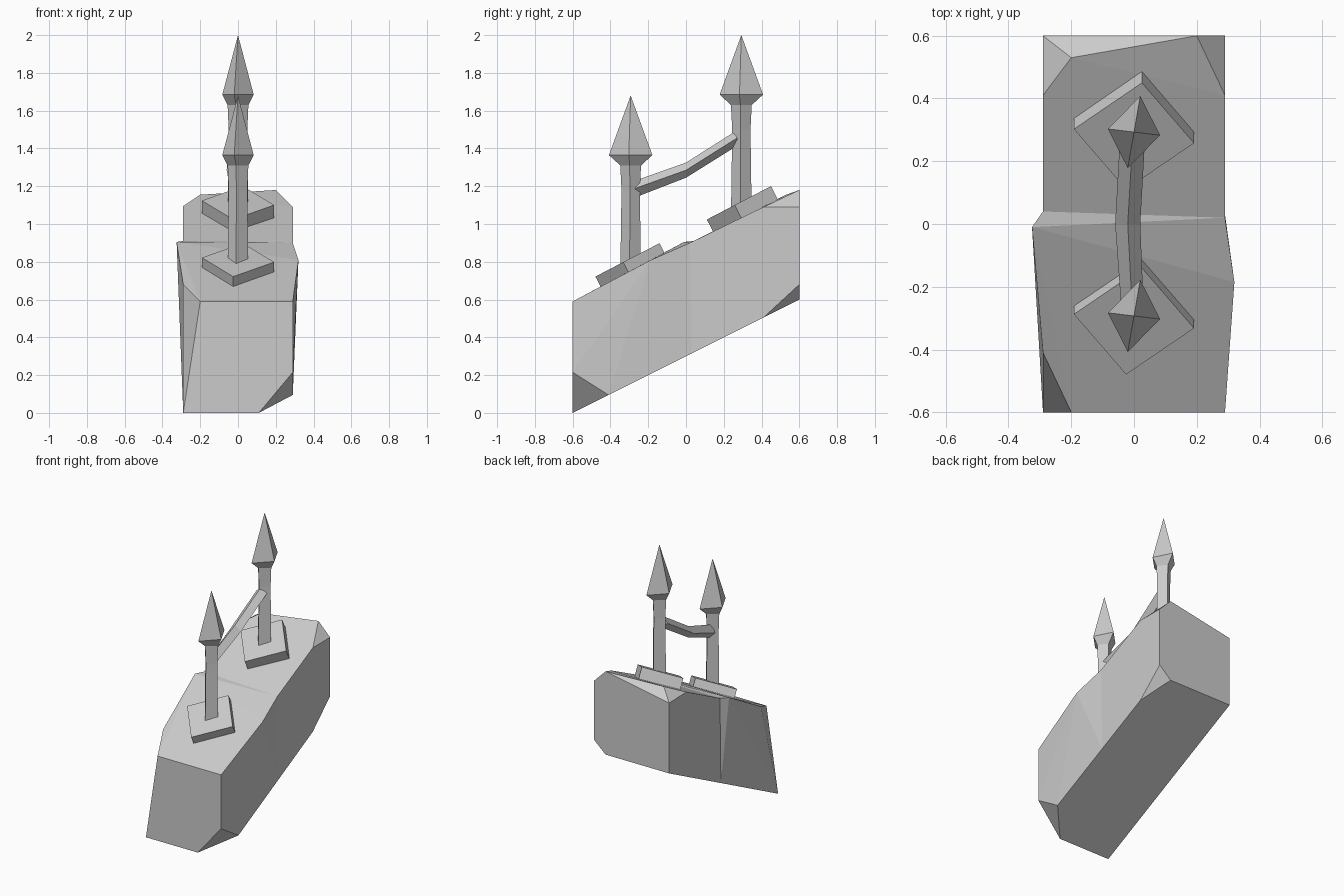
import bpy, bmesh, math
from mathutils import Vector, Matrix

if "Cube" in bpy.data.objects:
    bpy.data.objects.remove(bpy.data.objects["Cube"])

stone = bpy.data.materials.new("stone_grey")
stone.use_nodes = True
grey = (0.6, 0.6, 0.6, 1)
stone.diffuse_color = grey
stone.node_tree.nodes["Principled BSDF"].inputs["Base Color"].default_value = grey


def finish(name, bm):
    bmesh.ops.recalc_face_normals(bm, faces=bm.faces[:])
    mesh = bpy.data.meshes.new(name)
    bm.to_mesh(mesh)
    bm.free()
    mesh.materials.append(stone)
    obj = bpy.data.objects.new(name, mesh)
    bpy.context.collection.objects.link(obj)
    return obj


def loft(name, rings):
    """Skin four-sided diamond rings given as (centre, u, v)."""
    bm = bmesh.new()
    loops = []
    for c, u, v in rings:
        c, u, v = Vector(c), Vector(u), Vector(v)
        loops.append([bm.verts.new(c + d) for d in (u, v, -u, -v)])
    for a, b in zip(loops, loops[1:]):
        for i in range(4):
            j = (i + 1) % 4
            bm.faces.new((a[i], a[j], b[j], b[i]))
    bm.faces.new(loops[0][::-1])
    bm.faces.new(loops[-1])
    bmesh.ops.remove_doubles(bm, verts=bm.verts[:], dist=0.0005)
    return finish(name, bm)


# Sloping chipped rock: two convex halves sharing one seam
seam = [(-.29, .04, .91), (.29, .02, .90), (.29, .03, .315), (-.29, .03, .315)]
lower_half = [(-.29, -.6, 0), (.11, -.6, 0), (.29, -.6, .215), (.29, -.41, .095),
              (.29, -.6, .59), (-.2, -.6, .59), (-.29, -.41, .68), (-.29, -.5, .05),
              (-.325, -.01, .905), (.32, -.185, .81)]
upper_half = [(-.29, .41, 1.095), (-.2, .53, 1.155), (-.29, .6, 1.09), (.2, .6, 1.18),
              (.29, .6, 1.09), (.29, .41, 1.09), (.29, .41, .505), (.29, .6, .68),
              (.2, .6, .6), (-.29, .6, .6)]
bm = bmesh.new()
for half in (lower_half, upper_half):
    verts = [bm.verts.new(p) for p in half + seam]
    hull = bmesh.ops.convex_hull(bm, input=verts)
    loose = [g for g in hull["geom_interior"] if isinstance(g, bmesh.types.BMVert)]
    bmesh.ops.delete(bm, geom=loose, context="VERTS")
caps = [f for f in bm.faces if all(.015 < v.co.y < .045 for v in f.verts)]
bmesh.ops.delete(bm, geom=caps, context="FACES")
bmesh.ops.remove_doubles(bm, verts=bm.verts[:], dist=0.001)
bmesh.ops.dissolve_limit(bm, angle_limit=math.radians(1.5), verts=bm.verts[:], edges=bm.edges[:])
finish("rock_base", bm)

# Tilted foot plates and spear-topped posts
tilt = Matrix.Rotation(math.atan(.52), 4, "X") @ Matrix.Rotation(math.radians(-7.5), 4, "Z")
for side, plate_at, y, tip in (("front", (0, -.31, .81), -.293, 1.68),
                               ("back", (0, .28, 1.112), .293, 2.0)):
    u, v, n = (tilt.to_3x3() @ Vector(p) for p in ((.193, 0, 0), (0, .193, 0), (0, 0, .09)))
    top = Vector(plate_at)
    loft(side + "_plate", [(top - n, u, v), (top, u, v)])

    pu, pv = Vector((.083, -.01, 0)), Vector((.02, .115, 0))
    su, sv = Vector((.055, -.005, 0)), Vector((.01, .055, 0))
    foot = plate_at[2] - .08
    loft(side + "_post", [((0, y, foot), su, sv),
                          ((0, y, tip - .5), su * .9, sv * .88),
                          ((0, y, tip - .37), su, sv)])
    loft(side + "_spear_head", [((0, y, tip - .37), su, sv),
                                ((0, y, tip - .315), pu, pv),
                                ((0, y, tip), pu * 0, pv * 0)])

# Sagging rail between the posts
loft("sagging_rail", [((-.005, -.27, 1.185), (.036, -.01, 0), (0, -.012, .04)),
                      ((-.02, 0, 1.285), (.04, 0, 0), (0, 0, .04)),
                      ((-.005, .27, 1.455), (.04, 0, 0), (0, -.015, .032))])
